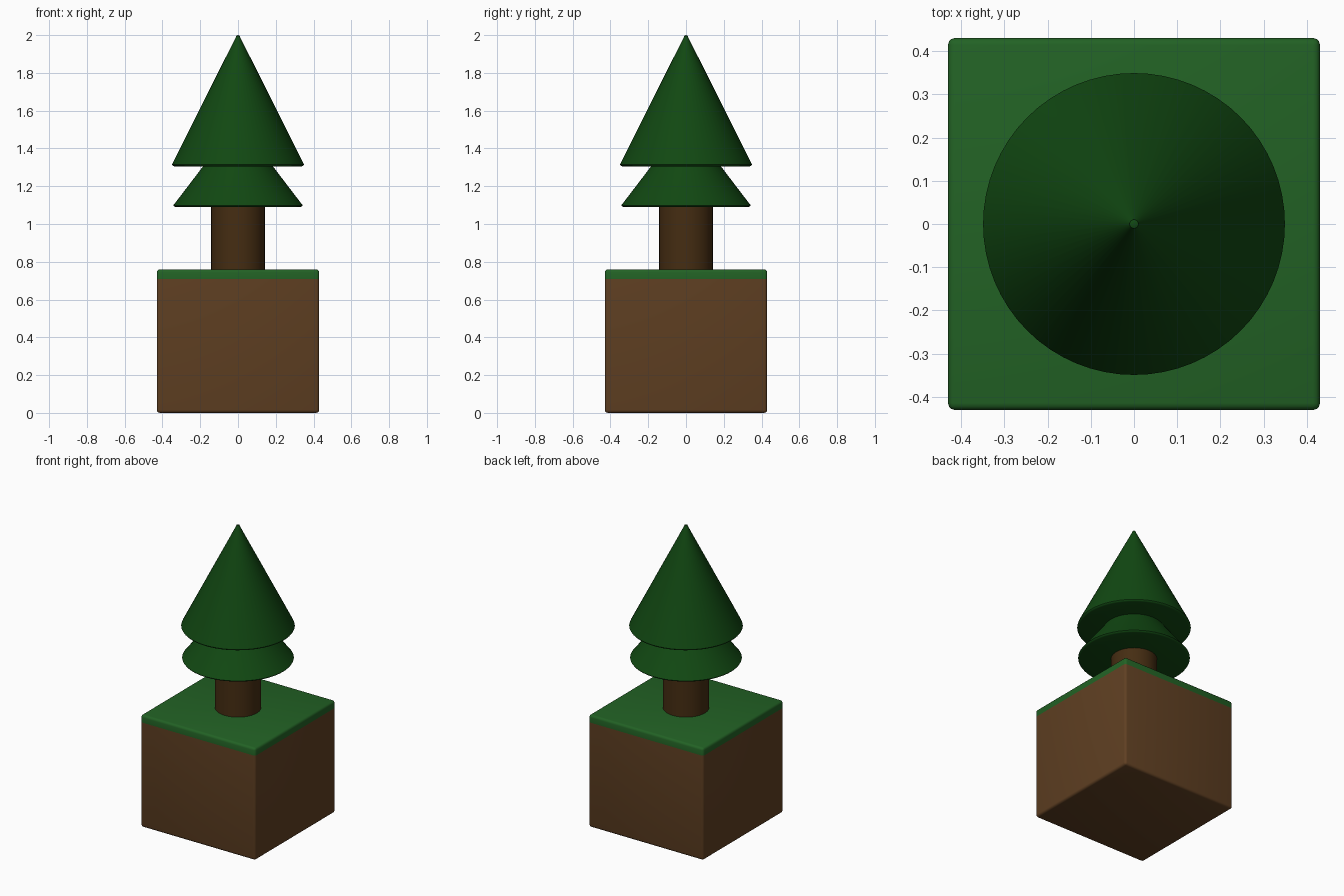
import bpy, bmesh, math
from mathutils import Vector

if "Cube" in bpy.data.objects:
    bpy.data.objects.remove(bpy.data.objects["Cube"], do_unlink=True)


def material(name, rgb):
    m = bpy.data.materials.new(name)
    m.use_nodes = True
    m.diffuse_color = (*rgb, 1)
    bsdf = m.node_tree.nodes["Principled BSDF"]
    bsdf.inputs["Base Color"].default_value = (*rgb, 1)
    bsdf.inputs["Roughness"].default_value = 0.8
    return m


SOIL = material("soil brown", (0.117, 0.051, 0.016))
GRASS = material("grass green", (0.016, 0.122, 0.018))
BARK = material("bark brown", (0.060, 0.026, 0.006))
LEAF = material("needle green", (0.0056, 0.065, 0.006))


def finish(name, bm, mats, angle):
    bmesh.ops.recalc_face_normals(bm, faces=bm.faces)
    mesh = bpy.data.meshes.new(name)
    bm.to_mesh(mesh)
    bm.free()
    for m in mats:
        mesh.materials.append(m)
    ob = bpy.data.objects.new(name, mesh)
    bpy.context.collection.objects.link(ob)
    bpy.ops.object.select_all(action='DESELECT')
    ob.select_set(True)
    bpy.context.view_layer.objects.active = ob
    bpy.ops.object.shade_smooth_by_angle(angle=math.radians(angle))
    return ob


def lathe(name, profile, mat, steps=64):
    """Revolve a (radius, height) profile around the z axis."""
    bm = bmesh.new()
    verts = [bm.verts.new((r, 0, z)) for r, z in profile]
    edges = [bm.edges.new(pair) for pair in zip(verts, verts[1:])]
    bmesh.ops.spin(bm, geom=verts + edges, axis=(0, 0, 1), cent=(0, 0, 0),
                   angle=math.tau, steps=steps, use_duplicate=False)
    bmesh.ops.remove_doubles(bm, verts=bm.verts, dist=1e-5)
    return finish(name, bm, [mat], 40)


def foliage(name, radius, base, tip):
    """Cone with a softened rim and a blunted point."""
    slope = radius / (tip - base)
    side = lambda z: (radius + 0.006 - slope * (z - base), z)
    return lathe(name, [
        (0, base), (radius - 0.012, base), (radius - 0.004, base + 0.003),
        (radius, base + 0.009), side(base + 0.018),
        side(tip - 0.012), (0.010, tip - 0.004), (0, tip)], LEAF)


# Ground block: rounded cube, turf coloured above the soil line
HALF, TOP, TURF = 0.43, 0.76, 0.71
bm = bmesh.new()
bmesh.ops.create_cube(bm, size=1)
for v in bm.verts:
    v.co = Vector((v.co.x * 2 * HALF, v.co.y * 2 * HALF, (v.co.z + 0.5) * TOP))
bmesh.ops.bevel(bm, geom=bm.edges[:], offset=0.016, segments=3, profile=0.5,
                affect='EDGES')
bmesh.ops.bisect_plane(bm, geom=bm.verts[:] + bm.edges[:] + bm.faces[:],
                       plane_co=(0, 0, TURF), plane_no=(0, 0, 1))
for f in bm.faces:
    f.material_index = int(f.calc_center_median().z > TURF)
finish("ground_block", bm, [SOIL, GRASS], 35)

# Trunk, sunk into the turf and up into the foliage
lathe("trunk", [(0, 0.70), (0.142, 0.70), (0.142, 1.12), (0, 1.12)], BARK)

# Two tiers of foliage
foliage("lower_foliage", 0.343, 1.09, 1.54)
foliage("upper_foliage", 0.349, 1.305, 2.0)
